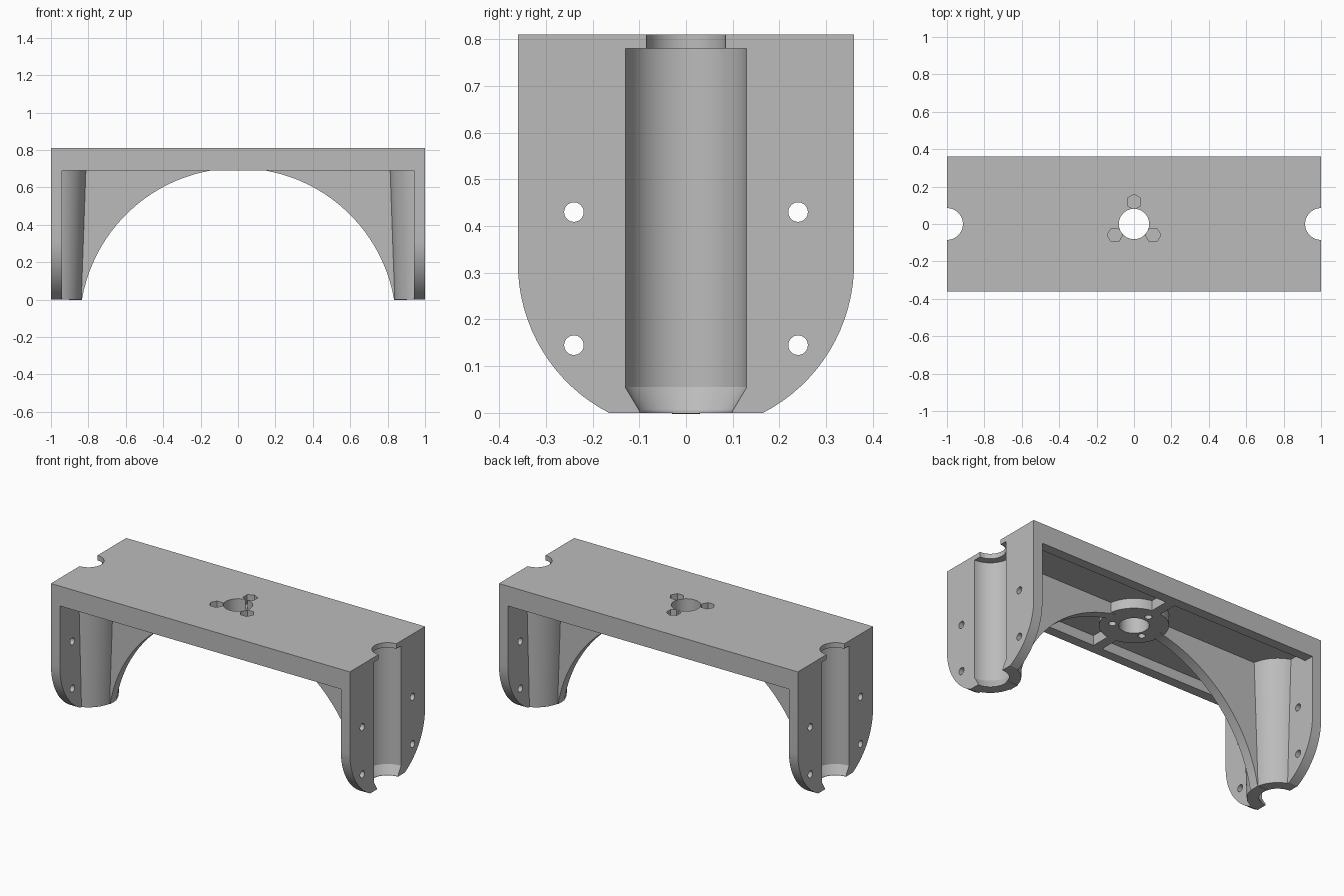
import bpy, bmesh
from math import pi, sin, cos, acos, radians
from mathutils import Vector

cube = bpy.data.objects.get("Cube")
if cube:
    bpy.data.objects.remove(cube, do_unlink=True)

# Main sizes
HALF_W, HEIGHT, WALL = 0.36, 0.81, 0.06
RIM_Z = 0.69
CEIL_Z = HEIGHT - WALL

grey = bpy.data.materials.new("plain grey")
grey.use_nodes = True
tone = (0.5, 0.5, 0.5, 1)
grey.diffuse_color = tone
grey.node_tree.nodes["Principled BSDF"].inputs["Base Color"].default_value = tone


def finish(name, bm):
    bmesh.ops.recalc_face_normals(bm, faces=bm.faces)
    mesh = bpy.data.meshes.new(name)
    bm.to_mesh(mesh)
    bm.free()
    mesh.materials.append(grey)
    ob = bpy.data.objects.new(name, mesh)
    bpy.context.collection.objects.link(ob)
    return ob


def prism(name, points, place, depth):
    """Extrude a flat outline; place maps (u, v) to 3D."""
    bm = bmesh.new()
    face = bm.faces.new([bm.verts.new(place(u, v)) for u, v in points])
    new = bmesh.ops.extrude_face_region(bm, geom=[face])["geom"]
    bmesh.ops.translate(bm, vec=Vector(depth),
                        verts=[g for g in new if isinstance(g, bmesh.types.BMVert)])
    return finish(name, bm)


def box(name, x0, x1, y0, y1, z0, z1):
    outline = [(x0, y0), (x1, y0), (x1, y1), (x0, y1)]
    return prism(name, outline, lambda u, v: (u, v, z0), (0, 0, z1 - z0))


def lathe(name, profile, x=0, y=0, sides=48, axis="Z", turn=0):
    """Stack of rings (radius, height) closed at both ends."""
    bm = bmesh.new()
    rings = []
    for r, h in profile:
        ring = []
        for i in range(sides):
            a = turn + 2 * pi * i / sides
            u, v = r * cos(a), r * sin(a)
            ring.append(bm.verts.new((x + u, y + v, h) if axis == "Z"
                                     else (h, x + u, y + v)))
        rings.append(ring)
    for a, b in zip(rings, rings[1:]):
        for i in range(sides):
            j = (i + 1) % sides
            bm.faces.new((a[i], a[j], b[j], b[i]))
    bm.faces.new(rings[0])
    bm.faces.new(rings[-1])
    return finish(name, bm)


def combine(body, tool, operation):
    mod = body.modifiers.new(operation.lower(), "BOOLEAN")
    mod.operation, mod.object, mod.solver = operation, tool, "EXACT"
    bpy.context.view_layer.objects.active = body
    bpy.ops.object.modifier_apply(modifier=mod.name)
    bpy.data.objects.remove(tool, do_unlink=True)


# Top slab with a shallow pocket underneath
bracket = box("mounting_bracket", -1, 1, -HALF_W, HALF_W, RIM_Z, HEIGHT)
inner = HALF_W - WALL
combine(bracket, box("pocket", -0.94, 0.94, -inner, inner, 0.5, CEIL_Z), "DIFFERENCE")

# End plates with rounded lower corners
arc_z = 0.32
start = acos(arc_z / HALF_W)
bend = [start + (pi / 2 - start) * i / 16 for i in range(17)]
half = [(HALF_W * sin(a), arc_z - HALF_W * cos(a)) for a in bend] + [(HALF_W, HEIGHT)]
plate = half + [(-y, z) for y, z in reversed(half)]
for side in (-1, 1):
    combine(bracket, prism("end_plate", plate, lambda u, v: (side * 0.94, u, v),
                           (side * WALL, 0, 0)), "UNION")
    # Tapered column behind the tube channel
    combine(bracket, lathe("tube_column", [(0.165, 0), (0.192, CEIL_Z + 0.02)],
                           x=side, sides=64), "UNION")

# Arched lengthwise rib
mid_z, radius = -0.144, 0.847
a0 = acos(0.835 / radius)
sweep = [a0 + (pi - 2 * a0) * i / 48 for i in range(49)]
arch = [(radius * cos(a), min(RIM_Z, mid_z + radius * sin(a))) for a in sweep]
arch = [(0.95, 0)] + arch + [(-0.95, 0), (-0.95, CEIL_Z + 0.02), (0.95, CEIL_Z + 0.02)]
combine(bracket, prism("arched_rib", arch, lambda u, v: (u, -0.03, v), (0, 0.06, 0)), "UNION")

# Cross rib and round hub
combine(bracket, box("cross_rib", -0.03, 0.03, -0.33, 0.33, RIM_Z, CEIL_Z + 0.02), "UNION")
combine(bracket, lathe("hub", [(0.187, RIM_Z), (0.187, CEIL_Z + 0.02)]), "UNION")

# Trim the columns flush with the outer end faces
combine(bracket, box("trim", -1, 1, -0.5, 0.5, -0.2, 1), "INTERSECT")

# Stepped tube channels and screw holes in the ends
channel = [(0.10, -0.1), (0.10, 0.005), (0.13, 0.055), (0.13, 0.78), (0.085, 0.78), (0.085, 0.9)]
for side in (-1, 1):
    combine(bracket, lathe("channel", channel, x=side, sides=64), "DIFFERENCE")
    for y in (-0.24, 0.24):
        for z in (0.145, 0.43):
            combine(bracket, lathe("screw_hole", [(0.021, side * 0.9), (0.021, side * 1.1)],
                                   x=y, y=z, sides=24, axis="X"), "DIFFERENCE")

# Centre bore, nut pockets from above, blind screw holes from below
combine(bracket, lathe("bore", [(0.081, 0.5), (0.081, 1)]), "DIFFERENCE")
for angle in (90, 210, 330):
    a = radians(angle)
    x, y = 0.118 * cos(a), 0.118 * sin(a)
    turn = pi / 6 if angle == 90 else 0
    combine(bracket, lathe("nut_pocket", [(0.041, 0.755), (0.041, 1)], x, y, 6, turn=turn),
            "DIFFERENCE")
    combine(bracket, lathe("blind_hole", [(0.02, 0.5), (0.02, 0.745)], x, y, 20), "DIFFERENCE")

# Smooth curved walls, crisp edges
bpy.ops.object.select_all(action="DESELECT")
bracket.select_set(True)
bpy.context.view_layer.objects.active = bracket
bpy.ops.object.shade_smooth_by_angle(angle=radians(25))
